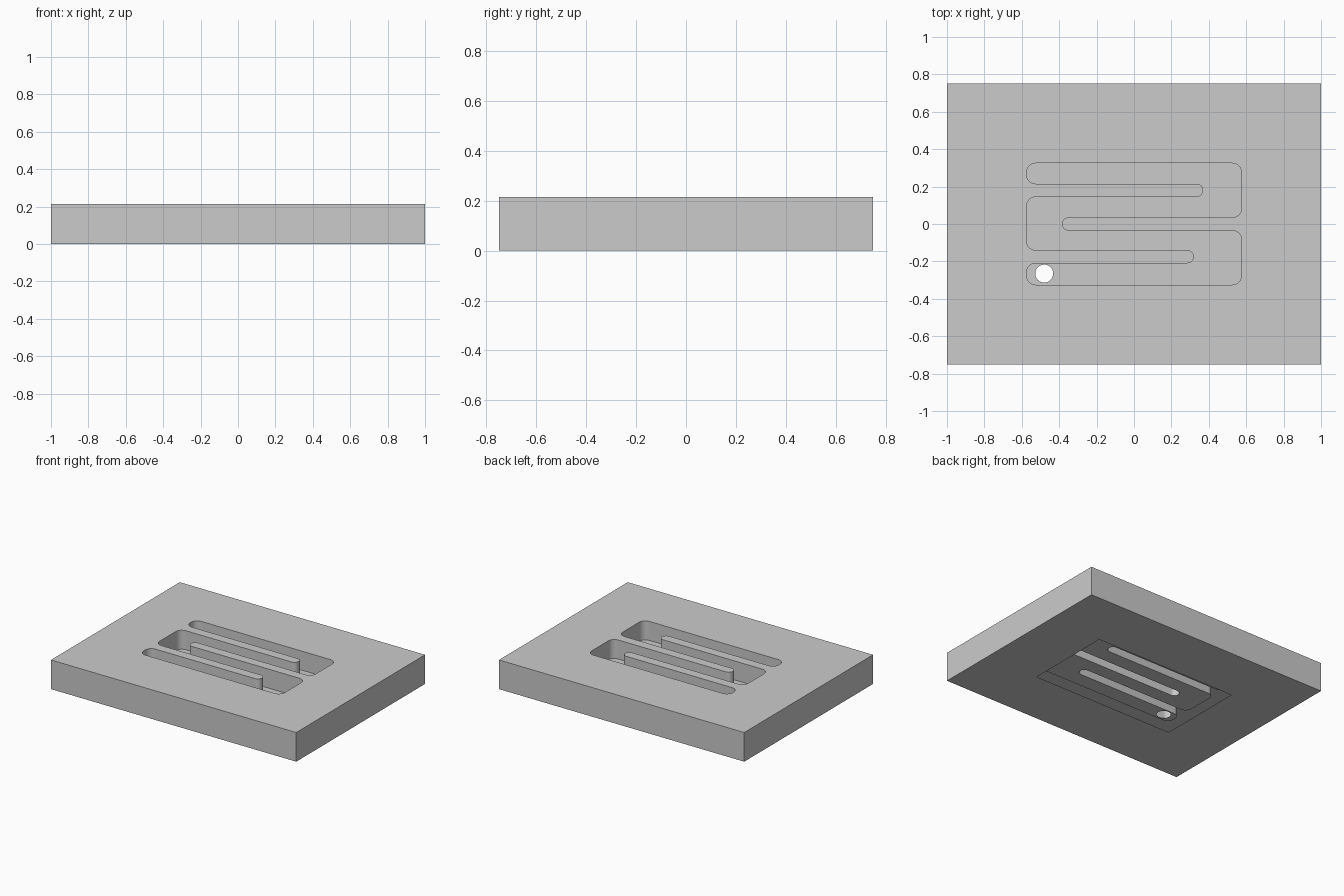
import bpy, bmesh, math
from mathutils import Vector

if "Cube" in bpy.data.objects:
    bpy.data.objects.remove(bpy.data.objects["Cube"])

L, W, H = 1.0, 0.75, 0.215       # half length, half width, height
X, Y = 0.575, 0.325              # half size of the channel area
FLOOR = 0.075                    # channel floor height
R, F = 0.05, 0.035               # corner radius, half thickness of a fin
P = 0.18                         # fin spacing

bm = bmesh.new()


def rounded(corners, seg=8):
    """Polygon with every (x, y, radius) right-angle corner rounded."""
    pts = []
    n = len(corners)
    for i, (x, y, r) in enumerate(corners):
        p = Vector((x, y))
        a = (Vector(corners[i - 1][:2]) - p).normalized() * r
        b = (Vector(corners[(i + 1) % n][:2]) - p).normalized() * r
        for k in range(seg + 1):
            t = math.pi / 2 * k / seg
            q = p + a * (1 - math.sin(t)) + b * (1 - math.cos(t))
            if not pts or (q - pts[-1]).length > 1e-5:
                pts.append(q)
    return pts


def loop(pts, z):
    vs = [bm.verts.new((p[0], p[1], z)) for p in pts]
    es = [bm.edges.new((vs[i - 1], vs[i])) for i in range(len(vs))]
    return vs, es


def wall(a, b):
    for i in range(len(a[0])):
        bm.faces.new((a[0][i - 1], a[0][i], b[0][i], b[0][i - 1]))


def fill(outer, inner):
    """Flat face with a hole in it."""
    bmesh.ops.triangle_fill(bm, edges=outer[1] + inner[1], use_beauty=True,
                            use_dissolve=False, normal=(0, 0, 1))


def rect(x, y):
    return [(-x, -y), (x, -y), (x, y), (-x, y)]


def fin(side, root, tip, y):
    """Fin growing from one side wall, listed in counter-clockwise order."""
    lo, hi = (y - F, y + F) if side > 0 else (y + F, y - F)
    return [(root, lo, R), (tip, lo, F), (tip, hi, F), (root, hi, R)]


# serpentine channel outline, alternating fins left and right
path = rounded([(-X, -Y, R), (X, -Y, R)]
               + fin(1, X, -0.385, 0)
               + [(X, Y, R), (-X, Y, R)]
               + fin(-1, -X, 0.37, P)
               + fin(-1, -X, 0.32, -P + 0.005))

drain = [(-0.48 + 0.048 * math.cos(math.tau * k / 32),
          -0.265 + 0.048 * math.sin(math.tau * k / 32)) for k in range(32)]

# hollow block: sides, top with channel opening, base with rectangular opening
base, top = loop(rect(L, W), 0), loop(rect(L, W), H)
wall(base, top)
rim = loop(path, H)
fill(top, rim)
fill(base, loop(rect(X, Y), 0))

# channel walls and floor with drain hole
bed = loop(path, FLOOR)
wall(rim, bed)
fill(bed, loop(drain, FLOOR))

bmesh.ops.recalc_face_normals(bm, faces=bm.faces[:])
me = bpy.data.meshes.new("channel_plate")
bm.to_mesh(me)
bm.free()
plate = bpy.data.objects.new("channel_plate", me)
bpy.context.collection.objects.link(plate)
bpy.context.view_layer.objects.active = plate
plate.select_set(True)
bpy.ops.object.shade_smooth_by_angle(angle=math.radians(30))
